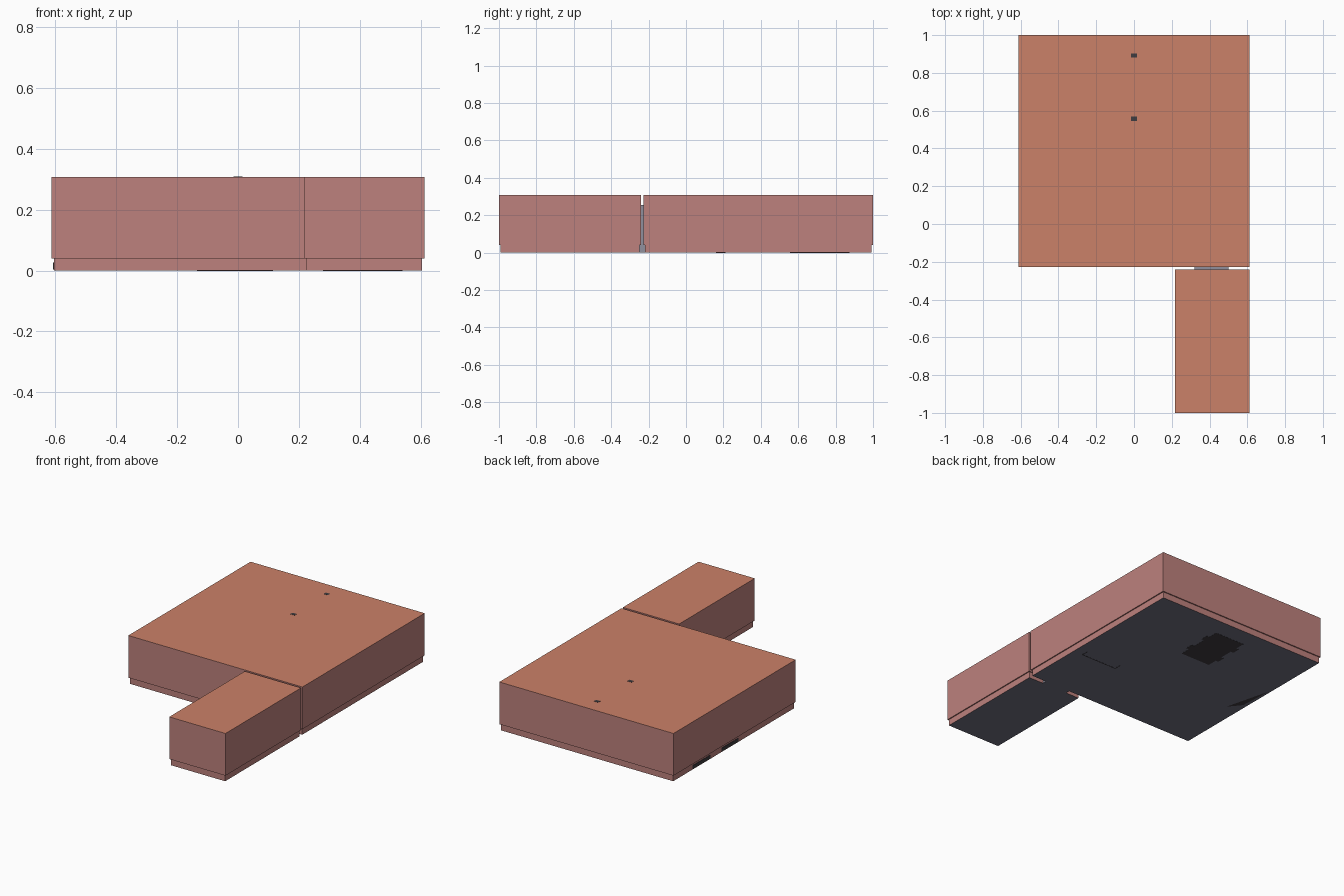
import bpy, bmesh
from mathutils import Vector

if "Cube" in bpy.data.objects:
    bpy.data.objects.remove(bpy.data.objects["Cube"])


def material(name, rgb):
    m = bpy.data.materials.new(name)
    m.diffuse_color = (*rgb, 1)
    m.use_nodes = True
    m.node_tree.nodes["Principled BSDF"].inputs["Base Color"].default_value = m.diffuse_color
    return m


WALL = material("dusty pink wall", (0.51, 0.22, 0.205))
CEILING = material("terracotta ceiling", (0.60, 0.22, 0.14))
FLOOR = material("slate floor", (0.16, 0.16, 0.22))
FRAME = material("grey door frame", (0.28, 0.28, 0.34))
DARK = material("charcoal", (0.05, 0.045, 0.05))

H, BASE_H, INSET = 0.308, 0.04, 0.007
DOOR_X0, DOOR_X1, DOOR_H = 0.32, 0.50, 0.255


def finish(name, bm, mats):
    mesh = bpy.data.meshes.new(name)
    bm.to_mesh(mesh)
    bm.free()
    for m in mats:
        mesh.materials.append(m)
    ob = bpy.data.objects.new(name, mesh)
    bpy.context.collection.objects.link(ob)
    return ob


def box(name, x0, x1, y0, y1, z0, z1, mat):
    bm = bmesh.new()
    bmesh.ops.create_cube(bm, size=1)
    for v in bm.verts:
        v.co = ((x0 + x1) / 2 + v.co.x * (x1 - x0),
                (y0 + y1) / 2 + v.co.y * (y1 - y0),
                (z0 + z1) / 2 + v.co.z * (z1 - z0))
    return finish(name, bm, [mat])


def room(name, x0, x1, y0, y1, door_y):
    """Shell with recessed base strip, floor, ceiling and a door opening."""
    bm = bmesh.new()
    rings = []
    for z, i in ((0, INSET), (BASE_H, INSET), (BASE_H, 0), (H, 0)):
        rings.append([bm.verts.new(p) for p in (
            (x0 + i, y0 + i, z), (x1 - i, y0 + i, z),
            (x1 - i, y1 - i, z), (x0 + i, y1 - i, z))])
    for a, b in zip(rings, rings[1:]):
        for k in range(4):
            j = (k + 1) % 4
            bm.faces.new((a[k], a[j], b[j], b[k]))
    bm.faces.new(rings[0][::-1]).material_index = 2
    bm.faces.new(rings[-1]).material_index = 1
    # door opening: slice the shell, then drop the wall faces inside it
    for co, no in (((DOOR_X0, 0, 0), (1, 0, 0)), ((DOOR_X1, 0, 0), (1, 0, 0)),
                   ((0, 0, DOOR_H), (0, 0, 1))):
        geom = bm.verts[:] + bm.edges[:] + bm.faces[:]
        bmesh.ops.bisect_plane(bm, geom=geom, plane_co=Vector(co), plane_no=Vector(no))
    hole = []
    for f in bm.faces:
        c = f.calc_center_median()
        if (DOOR_X0 < c.x < DOOR_X1 and c.z < DOOR_H
                and abs(c.y - door_y) < 0.02 and f.material_index == 0):
            hole.append(f)
    bmesh.ops.delete(bm, geom=hole, context='FACES')
    return finish(name, bm, [WALL, CEILING, FLOOR])


# two rooms
MAIN_Y, SIDE_Y = -0.227, -0.241
room("main_room", -0.612, 0.612, MAIN_Y, 1.0, MAIN_Y)
room("side_room", 0.217, 0.612, -1.0, SIDE_Y, SIDE_Y)

# doorway linking the rooms
y0, y1 = SIDE_Y - INSET, MAIN_Y + INSET
box("door_sill", DOOR_X0, DOOR_X1, y0, y1, 0, 0.004, FLOOR)
box("door_lintel", DOOR_X0, DOOR_X1, y0, y1, DOOR_H - 0.004, DOOR_H, FRAME)
for side, x in (("left", DOOR_X0), ("right", DOOR_X1 - 0.004)):
    box("door_jamb_" + side, x, x + 0.004, y0, y1, 0, DOOR_H, FRAME)

# ceiling mounts that just break the roof surface
for i, y in enumerate((0.557, 0.892)):
    box(f"ceiling_mount_{i}", -0.015, 0.015, y - 0.011, y + 0.011, 0.25, H + 0.001, DARK)

# dark pieces showing through the underside of the floor
box("centre_mat", -0.115, 0.095, 0.555, 0.875, -0.0008, 0.004, DARK)
for i, y in enumerate((0.62, 0.76)):
    box(f"mat_tab_{i}", -0.135, 0.115, y, y + 0.05, -0.0008, 0.004, DARK)
box("counter_front", 0.28, 0.54, 0.16, 0.166, -0.0008, 0.004, DARK)
for i, x in enumerate((0.28, 0.534)):
    box(f"counter_end_{i}", x, x + 0.006, 0.16, 0.21, -0.0008, 0.004, DARK)

# slanted mat beside the left wall
bm = bmesh.new()
bm.faces.new([bm.verts.new((x, y, -0.0008)) for x, y in
              ((-0.515, 0.24), (-0.593, 0.54), (-0.58, 0.32))])
finish("wall_mat", bm, [DARK])

# dark vents in the left base strip
for i, (a, b) in enumerate(((0.34, 0.51), (0.62, 0.80))):
    box(f"base_vent_{i}", -0.607, -0.60, a, b, 0.004, 0.026, DARK)
